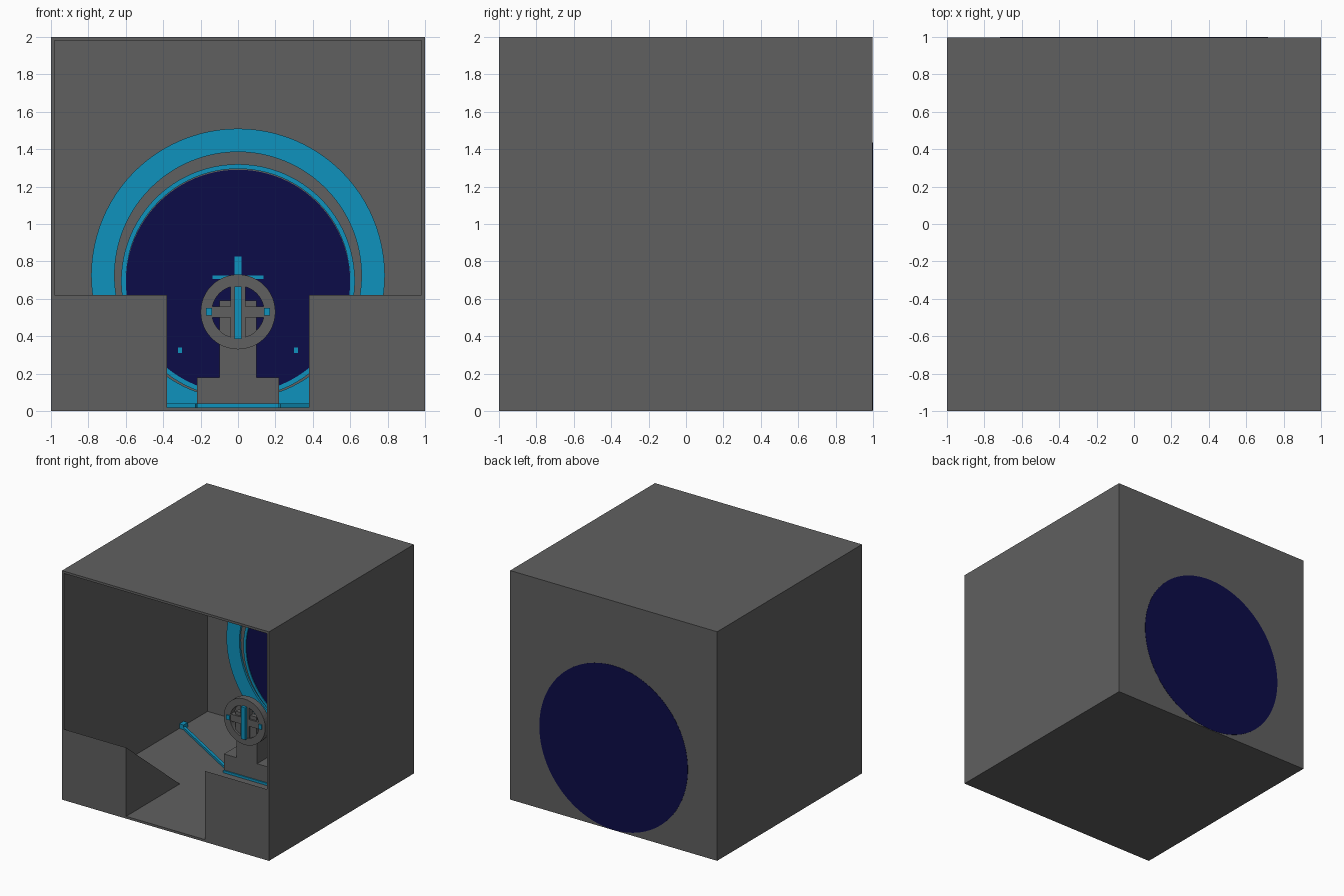
import bpy, bmesh, math
from mathutils import Vector

cube = bpy.data.objects.get("Cube")
if cube:
    bpy.data.objects.remove(cube, do_unlink=True)


def material(name, rgb):
    m = bpy.data.materials.new(name)
    m.use_nodes = True
    m.diffuse_color = (*rgb, 1)
    m.node_tree.nodes["Principled BSDF"].inputs["Base Color"].default_value = (*rgb, 1)
    return m


GREY = material("stone grey", (0.117, 0.117, 0.117))
CYAN = material("bright cyan", (0.0045, 0.29, 0.51))
NAVY = material("deep navy", (0.0037, 0.0037, 0.065))


def finish(name, bm, mat):
    bmesh.ops.recalc_face_normals(bm, faces=bm.faces)
    me = bpy.data.meshes.new(name)
    bm.to_mesh(me)
    bm.free()
    me.materials.append(mat)
    ob = bpy.data.objects.new(name, me)
    bpy.context.collection.objects.link(ob)
    return ob


def box(name, lo, hi, mat):
    bm = bmesh.new()
    bmesh.ops.create_cube(bm, size=1)
    for v in bm.verts:
        v.co = Vector([lo[i] + (v.co[i] + 0.5) * (hi[i] - lo[i]) for i in range(3)])
    return finish(name, bm, mat)


def prism(name, profile, x0, x1, mat):
    """Extrude a (y, z) profile along x."""
    bm = bmesh.new()
    face = bm.faces.new([bm.verts.new((x0, y, z)) for y, z in profile])
    ext = bmesh.ops.extrude_face_region(bm, geom=[face])
    for v in ext["geom"]:
        if isinstance(v, bmesh.types.BMVert):
            v.co.x = x1
    return finish(name, bm, mat)


def ring(name, r_in, r_out, cz, y0, y1, mat, n=96, floor=0.0):
    """Flat ring facing y, its lower edge held at the floor; r_in 0 gives a disc."""
    bm = bmesh.new()
    loops = []
    for i in range(n):
        a = 2 * math.pi * i / n
        row = []
        for r, y in ((r_out, y0), (r_out, y1), (r_in, y1), (r_in, y0)):
            z = max(floor, cz + r * math.sin(a))
            row.append(bm.verts.new((r * math.cos(a), y, z)))
        loops.append(row)
    for i in range(n):
        p, q = loops[i], loops[(i + 1) % n]
        for k in range(4):
            bm.faces.new((p[k], p[(k + 1) % 4], q[(k + 1) % 4], q[k]))
    if r_in == 0:
        bmesh.ops.remove_doubles(bm, verts=bm.verts, dist=1e-5)
    return finish(name, bm, mat)


T = 0.02  # wall thickness

# Room shell, open at the front
box("floor", (-1, -1, 0), (1, 0.998, T), GREY)
box("ceiling", (-1, -1, 2 - T), (1, 0.998, 2), GREY)
box("back_wall", (-1 + T, 0.98, T), (1 - T, 0.998, 2 - T), GREY)
for side, s in (("left", 1), ("right", -1)):
    x = sorted((s * (1 - T), s))
    box(side + "_wall", (x[0], -1, T), (x[1], 0.998, 2 - T), GREY)
    # Ramp blocks flanking the entrance, falling towards the middle of the room
    prism(side + "_ramp", [(-1, T), (-1, 0.62), (-0.26, T)], s * 0.38, s * (1 - T), GREY)

# Round window and its rings on the back wall
WZ = 0.72
ring("window_outside", 0, 0.717, WZ, 0.99, 1.0, NAVY, floor=0.002)
ring("window_inside", 0, 0.60, 0.69, 0.972, 0.98, NAVY)
ring("window_trim", 0.60, 0.625, 0.695, 0.966, 0.98, CYAN)
ring("window_surround", 0.66, 0.785, 0.725, 0.962, 0.98, CYAN, floor=T)

# Cyan marks on the window
box("window_mark_upright", (-0.02, 0.964, 0.62), (0.02, 0.972, 0.825), CYAN)
box("window_mark_cross", (-0.135, 0.965, 0.705), (0.135, 0.972, 0.725), CYAN)
for side, s in (("left", 1), ("right", -1)):
    box(side + "_window_dot", (s * 0.31 - 0.01, 0.964, 0.31), (s * 0.31 + 0.01, 0.972, 0.34), CYAN)

# Stepped pedestal
PY = 0.12
box("pedestal_trim", (-0.22, PY - 0.01, T), (0.22, PY + 0.42, 0.04), CYAN)
box("pedestal_base", (-0.22, PY, 0.04), (0.22, PY + 0.40, 0.18), GREY)
box("pedestal_column", (-0.10, PY, 0.18), (0.10, PY + 0.20, 0.36), GREY)

# Wheel-shaped instrument on the pedestal
GZ, GY = 0.53, 0.12
ring("instrument_ring", 0.14, 0.20, GZ, GY - 0.03, GY + 0.03, GREY, n=48)
box("instrument_crossbar", (-0.17, GY - 0.025, 0.50), (0.17, GY + 0.025, 0.56), GREY)
box("instrument_needle", (-0.02, GY - 0.05, 0.385), (0.02, GY - 0.025, 0.665), CYAN)
box("instrument_spine", (-0.04, GY - 0.025, 0.37), (0.04, GY + 0.025, 0.69), GREY)
for side, s in (("left", 1), ("right", -1)):
    x = sorted((s * 0.04, s * 0.10))
    box(side + "_instrument_bracket", (x[0], GY - 0.01, 0.39), (x[1], GY + 0.03, 0.59), GREY)
    box(side + "_instrument_stud", (s * 0.155 - 0.015, GY - 0.04, 0.51),
        (s * 0.155 + 0.015, GY - 0.03, 0.55), CYAN)

# Cables on the floor, from the pedestal to a socket in each side wall
for side, s in (("left", 1), ("right", -1)):
    a, b = Vector((s * 0.22, 0.17, 0.03)), Vector((s * 0.97, 0.62, 0.03))
    d = b - a
    cable = box(side + "_cable", (-d.length / 2, -0.012, -0.01), (d.length / 2, 0.012, 0.01), CYAN)
    cable.location = (a + b) / 2
    cable.rotation_euler.z = math.atan2(d.y, d.x)
    box(side + "_socket", (s * 0.96 - 0.02, 0.59, T), (s * 0.96 + 0.02, 0.65, 0.06), CYAN)
